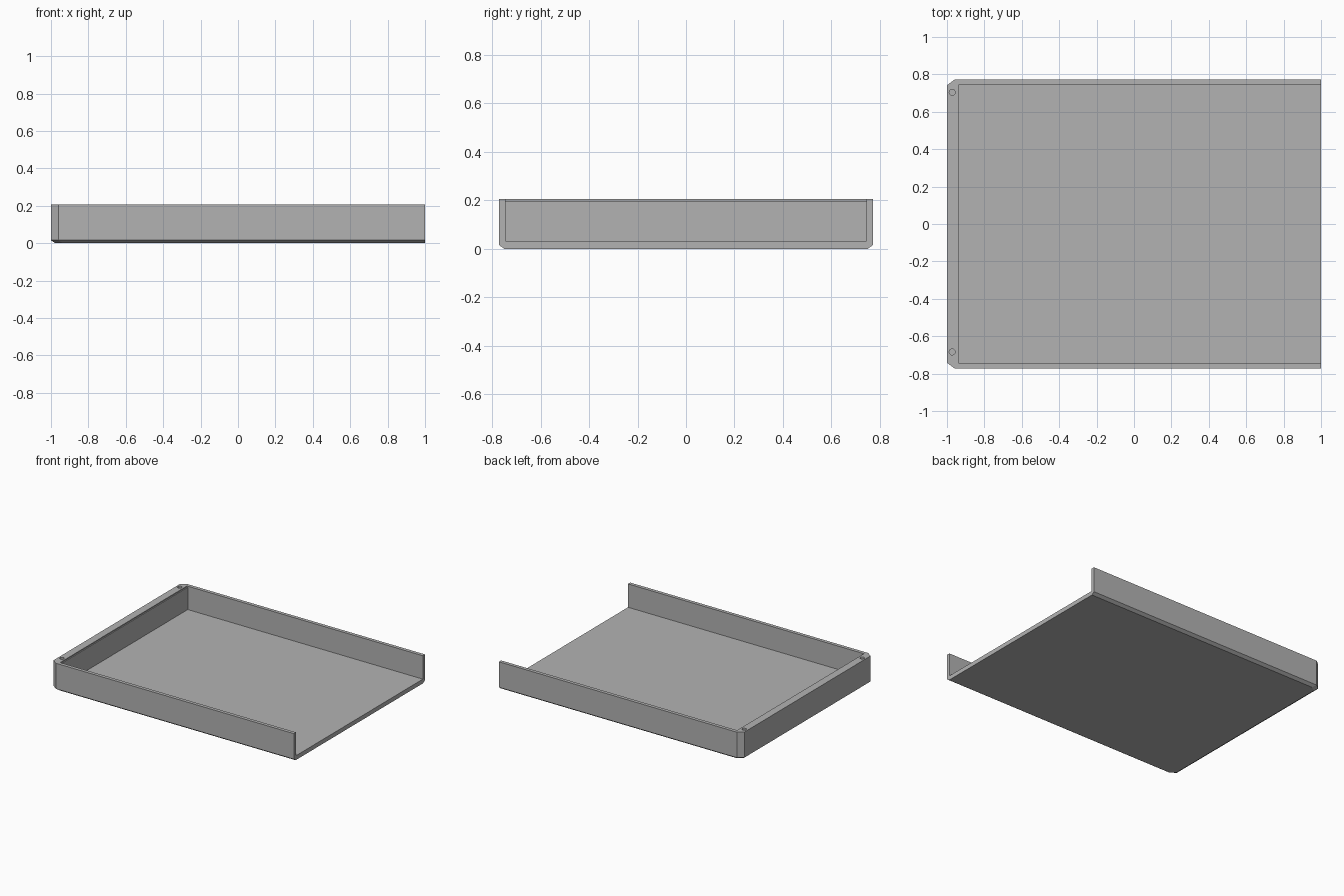
import bpy, bmesh
from mathutils import Matrix

cube = bpy.data.objects.get("Cube")
if cube:
    bpy.data.objects.remove(cube, do_unlink=True)

HALF_X, HALF_Y, HEIGHT = 1.0, 0.772, 0.206
WALL, FLOOR = 0.026, 0.032
BEVEL_Y, BEVEL_Z = 0.022, 0.016

grey = bpy.data.materials.new("plain grey")
grey.use_nodes = True
grey.diffuse_color = (0.45, 0.45, 0.45, 1)
grey.node_tree.nodes["Principled BSDF"].inputs["Base Color"].default_value = grey.diffuse_color


def finish(bm, name):
    bmesh.ops.recalc_face_normals(bm, faces=bm.faces)
    mesh = bpy.data.meshes.new(name)
    bm.to_mesh(mesh)
    bm.free()
    mesh.materials.append(grey)
    obj = bpy.data.objects.new(name, mesh)
    bpy.context.collection.objects.link(obj)
    return obj


def loft(name, rings):
    """Closed solid through matching rings of points."""
    bm = bmesh.new()
    loops = [[bm.verts.new(p) for p in ring] for ring in rings]
    n = len(loops[0])
    for low, high in zip(loops, loops[1:]):
        for i in range(n):
            j = (i + 1) % n
            bm.faces.new((low[i], low[j], high[j], high[i]))
    bm.faces.new(loops[0][::-1])
    bm.faces.new(loops[-1])
    return finish(bm, name)


def footprint(z, inset):
    """Rectangle with the two closed-end corners cut off."""
    x, y = -HALF_X + inset, HALF_Y - inset
    return [(HALF_X, -y, z), (HALF_X, y, z), (x + 0.04, y, z),
            (x, y - 0.03, z), (x, -y + 0.03, z), (x + 0.04, -y, z)]


# Outer tray body with bevelled underside
tray = loft("tray", [footprint(0, BEVEL_Y), footprint(BEVEL_Z, 0), footprint(HEIGHT, 0)])

# Cavity, open at the left end, with a fine step along the end wall
section = [(-0.936, FLOOR), (1.1, FLOOR), (1.1, 0.3),
           (-0.943, 0.3), (-0.943, 0.198), (-0.936, 0.198)]
inner = HALF_Y - WALL
cutters = [loft("cavity_cutter", [[(x, y, z) for x, z in section] for y in (-inner, inner)])]

# Small round sockets in the end wall
for y in (-0.684, 0.704):
    bm = bmesh.new()
    bmesh.ops.create_cone(bm, cap_ends=True, segments=24, radius1=0.016, radius2=0.016,
                          depth=0.2, matrix=Matrix.Translation((-0.972, y, HEIGHT)))
    cutters.append(finish(bm, "socket_cutter"))

for cutter in cutters:
    cutter.hide_render = True
    cut = tray.modifiers.new(cutter.name, "BOOLEAN")
    cut.operation = "DIFFERENCE"
    cut.solver = "EXACT"
    cut.object = cutter

# Bake the cuts and discard the cutters
bpy.context.view_layer.update()
graph = bpy.context.evaluated_depsgraph_get()
baked = bpy.data.meshes.new_from_object(tray.evaluated_get(graph))
tray.modifiers.clear()
tray.data = baked
for cutter in cutters:
    bpy.data.objects.remove(cutter, do_unlink=True)
